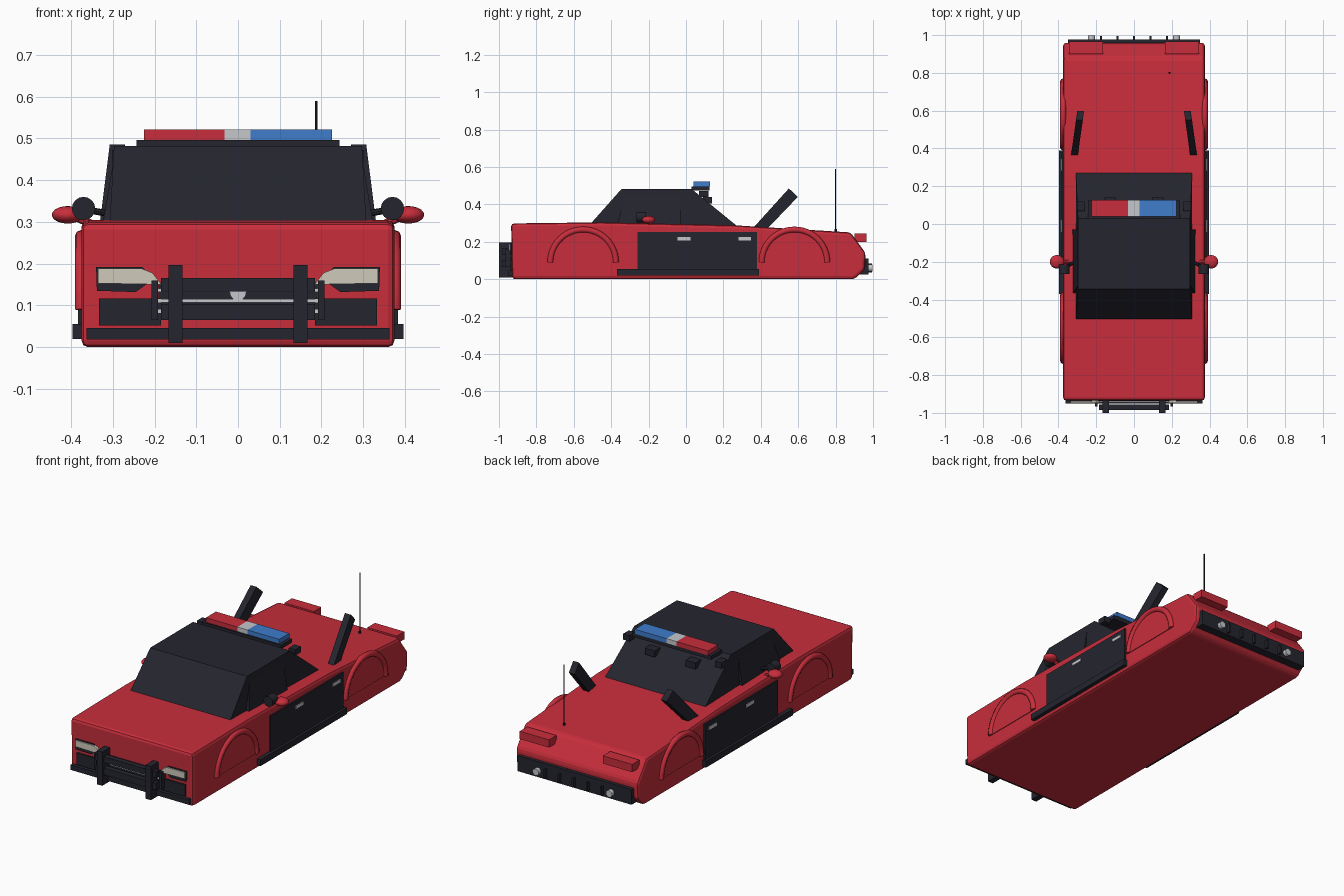
import bpy, bmesh, math
from mathutils import Vector

cube = bpy.data.objects.get("Cube")
if cube:
    bpy.data.objects.remove(cube, do_unlink=True)


def material(name, rgb):
    m = bpy.data.materials.new(name)
    m.use_nodes = True
    m.diffuse_color = (*rgb, 1)
    m.node_tree.nodes["Principled BSDF"].inputs["Base Color"].default_value = (*rgb, 1)
    return m


RED = material("red paint", (0.58, 0.027, 0.045))
BLACK = material("black trim", (0.018, 0.018, 0.028))
BLUE = material("blue lamp", (0.05, 0.20, 0.60))
GREY = material("light grey", (0.56, 0.57, 0.60))
CREAM = material("cream lens", (0.62, 0.60, 0.50))


def finish(bm, name, mat):
    bmesh.ops.recalc_face_normals(bm, faces=bm.faces)
    me = bpy.data.meshes.new(name)
    bm.to_mesh(me)
    bm.free()
    ob = bpy.data.objects.new(name, me)
    bpy.context.collection.objects.link(ob)
    me.materials.append(mat)
    return ob


def box(name, mat, x, y, z):
    """Box from (min, max) pairs on each axis."""
    bm = bmesh.new()
    bmesh.ops.create_cube(bm, size=1)
    for v in bm.verts:
        v.co = Vector([a + (b - a) * (c + 0.5) for (a, b), c in zip((x, y, z), v.co)])
    return finish(bm, name, mat)


def prism(name, mat, points, lo, hi, axis="x"):
    """Extrude a profile along x (points are y, z) or along y (points are x, z)."""
    bm = bmesh.new()
    place = (lambda p, d: (d, *p)) if axis == "x" else (lambda p, d: (p[0], d, p[1]))
    a = [bm.verts.new(place(p, lo)) for p in points]
    b = [bm.verts.new(place(p, hi)) for p in points]
    bm.faces.new(a)
    bm.faces.new(b)
    n = len(points)
    for i in range(n):
        bm.faces.new((a[i], a[(i + 1) % n], b[(i + 1) % n], b[i]))
    return finish(bm, name, mat)


def rod(name, mat, start, end, r, sides=16):
    """Cylinder between two points."""
    start, end = Vector(start), Vector(end)
    bm = bmesh.new()
    bmesh.ops.create_cone(bm, cap_ends=True, segments=sides, radius1=r, radius2=r,
                          depth=(end - start).length)
    rot = (end - start).to_track_quat("Z", "Y").to_matrix()
    for v in bm.verts:
        v.co = rot @ v.co + (start + end) / 2
    return smooth(finish(bm, name, mat))


def smooth(ob):
    bpy.ops.object.select_all(action="DESELECT")
    ob.select_set(True)
    bpy.context.view_layer.objects.active = ob
    bpy.ops.object.shade_smooth_by_angle(angle=math.radians(35))
    return ob


def bevel(ob, width, segments=2):
    m = ob.modifiers.new("rounded edges", "BEVEL")
    m.width, m.segments = width, segments
    return ob


def span(s, a, b):
    """Mirror an x range to side s."""
    return tuple(sorted((s * a, s * b)))


# Body shell and underside
bevel(prism("body", RED, [(-0.93, 0.0), (-0.935, 0.298), (-0.45, 0.304), (0.26, 0.288),
                          (0.88, 0.25), (0.96, 0.14), (0.955, 0.05), (0.90, 0.0)],
            -0.375, 0.375), 0.016)

# Cabin: lofted between a base and a roof rectangle
def loft(name, base, roof):
    (bx, by0, by1, bz), (tx, ty0, ty1, tz) = base, roof
    ob = box(name, BLACK, (-1, 1), (-1, 1), (-1, 1))
    for v in ob.data.vertices:
        x, y, top = v.co.x, v.co.y, v.co.z > 0
        w, y0, y1, z = roof if top else base
        v.co = (x * w, y1 if y > 0 else y0, z)
    return ob


loft("cabin", (0.308, -0.52, 0.272, 0.285), (0.297, -0.345, 0.03, 0.482))
loft("side_windows", (0.326, -0.37, -0.03, 0.285), (0.294, -0.32, -0.03, 0.472))

for s, side in ((1, "left"), (-1, "right")):
    # Wheel arches: half ring over a shallow half disc
    for cy, end in ((-0.55, "front"), (0.58, "rear")):
        arc = [(math.cos(math.pi * i / 24), math.sin(math.pi * i / 24)) for i in range(25)]
        cu = bpy.data.curves.new(f"{side}_{end}_arch", "CURVE")
        cu.dimensions = "3D"
        cu.bevel_depth, cu.bevel_resolution = 0.016, 2
        cu.use_fill_caps = True
        sp = cu.splines.new("POLY")
        sp.points.add(24)
        for p, (c, h) in zip(sp.points, arc):
            p.co = (s * 0.375, cy + 0.175 * c, 0.09 + 0.175 * h, 1)
        cu.materials.append(RED)
        bpy.context.collection.objects.link(bpy.data.objects.new(cu.name, cu))
        prism(f"{side}_{end}_arch_fill", RED,
              [(cy + 0.17 * c, 0.09 + 0.17 * h) for c, h in arc], *span(s, 0.36, 0.379))

    # Doors, sills and handles
    box(f"{side}_door", BLACK, span(s, 0.36, 0.383), (-0.26, 0.38), (0.03, 0.252))
    box(f"{side}_sill", BLACK, span(s, 0.36, 0.397), (-0.37, 0.39), (0.02, 0.055))
    for y in (-0.045, 0.28):
        box(f"{side}_door_handle", GREY, span(s, 0.38, 0.388), (y, y + 0.068), (0.208, 0.226))

    # Mirror and spotlight
    bm = bmesh.new()
    bmesh.ops.create_uvsphere(bm, u_segments=16, v_segments=10, radius=1)
    for v in bm.verts:
        v.co = (s * 0.408 + v.co.x * 0.038, -0.2 + v.co.y * 0.036, 0.317 + v.co.z * 0.021)
    smooth(finish(bm, f"{side}_mirror", RED))
    rod(f"{side}_mirror_arm", RED, (s * 0.34, -0.2, 0.29), (s * 0.40, -0.2, 0.317), 0.01, 8)
    rod(f"{side}_spotlight", BLACK, (s * 0.37, -0.265, 0.332), (s * 0.37, -0.215, 0.332), 0.028)
    rod(f"{side}_spotlight_arm", BLACK, (s * 0.37, -0.23, 0.33), (s * 0.31, -0.20, 0.32), 0.008, 8)

    # Tilted rear scoops
    scoop = prism(f"{side}_scoop", BLACK,
                  [(0.36, 0.275), (0.55, 0.485), (0.598, 0.44), (0.43, 0.265)], -0.018, 0.018)
    for v in scoop.data.vertices:
        v.co.x += s * (0.313 - (v.co.y - 0.38) * 0.14)

    # Roof brackets and rear window lamps
    box(f"{side}_bar_bracket", BLACK, span(s, 0.262, 0.302), (0.07, 0.12), (0.44, 0.472))
    box(f"{side}_window_lamp", BLACK, span(s, 0.095, 0.155), (0.09, 0.14), (0.405, 0.44))

    # Tail lamps and exhaust tips
    box(f"{side}_tail_lamp", RED, span(s, 0.165, 0.345), (0.90, 0.965), (0.20, 0.243))
    rod(f"{side}_exhaust", GREY, (s * 0.225, 0.95, 0.06), (s * 0.225, 0.998, 0.06), 0.019, 12)

    # Headlights and lower intakes
    prism(f"{side}_headlight_frame", BLACK,
          [(s * 0.20, 0.165), (s * 0.23, 0.192), (s * 0.34, 0.192), (s * 0.338, 0.135),
           (s * 0.245, 0.132)], -0.94, -0.925, "y")
    prism(f"{side}_headlight", CREAM,
          [(s * 0.183, 0.15), (s * 0.205, 0.178), (s * 0.23, 0.188), (s * 0.335, 0.188),
           (s * 0.335, 0.153)], -0.947, -0.93, "y")
    box(f"{side}_intake", BLACK, span(s, 0.185, 0.333), (-0.942, -0.92), (0.052, 0.117))

    # Bull bar uprights and end plates
    box(f"{side}_bull_bar_upright", BLACK, span(s, 0.133, 0.166), (-1.0, -0.93), (0.01, 0.197))
    box(f"{side}_bull_bar_end", BLACK, span(s, 0.192, 0.207), (-0.965, -0.93), (0.065, 0.16))

# Roof light bar
box("light_bar_base", BLACK, (-0.243, 0.243), (0.03, 0.125), (0.475, 0.496))
for name, mat, x in (("red_lamp", RED, (-0.225, -0.032)), ("middle_lamp", GREY, (-0.032, 0.03)),
                     ("blue_lamp", BLUE, (0.03, 0.225))):
    box(name, mat, x, (0.04, 0.128), (0.496, 0.521))

# Antenna
rod("antenna", BLACK, (0.188, 0.80, 0.24), (0.188, 0.80, 0.59), 0.003, 8)
rod("antenna_base", BLACK, (0.188, 0.80, 0.245), (0.188, 0.80, 0.268), 0.006, 8)

# Rear bumper with ribs
box("rear_bumper", BLACK, (-0.35, 0.35), (0.93, 0.977), (0.025, 0.11))
for i in range(-2, 3):
    box("rear_bumper_rib", BLACK, (i * 0.087 - 0.005, i * 0.087 + 0.005), (0.95, 0.995), (0.035, 0.085))

# Front bumper, grille, emblem and bull bar rails
box("front_bumper", BLACK, (-0.363, 0.363), (-0.95, -0.92), (0.018, 0.046))
box("grille", BLACK, (-0.19, 0.19), (-0.938, -0.92), (0.065, 0.155))
for z in (0.086, 0.111, 0.136):
    box("grille_bar", GREY, (-0.2, 0.2), (-0.943, -0.93), (z - 0.004, z + 0.004))
prism("emblem", GREY, [(0.02 * math.cos(a), 0.132 + 0.02 * math.sin(a))
                       for a in [math.pi + math.pi * i / 10 for i in range(11)]],
      -0.946, -0.93, "y")
for z0, z1 in ((0.133, 0.166), (0.065, 0.103)):
    box("bull_bar_rail", BLACK, (-0.185, 0.185), (-0.985, -0.955), (z0, z1))
